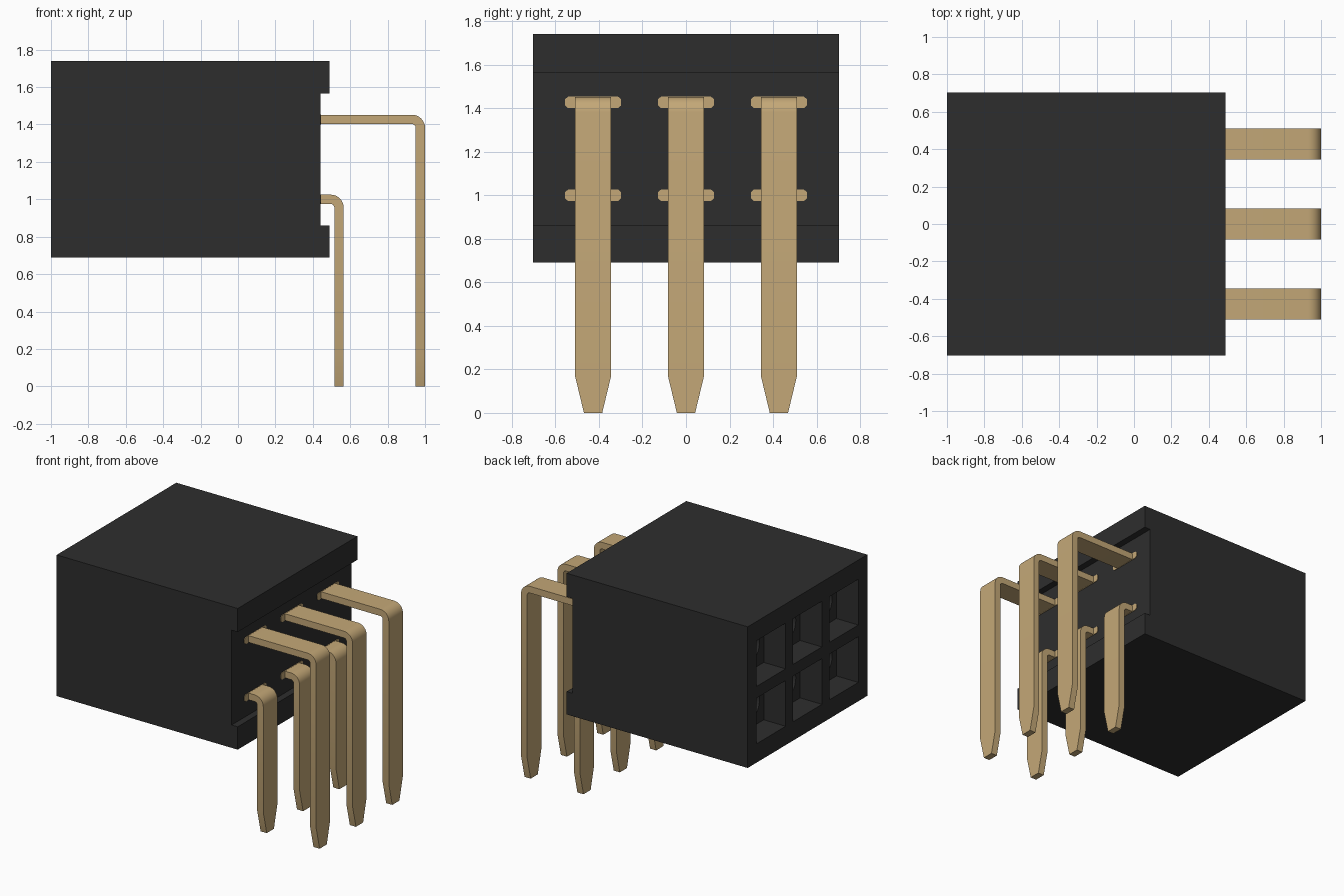
import bpy, bmesh, math
from mathutils import Matrix, Vector

cube = bpy.data.objects.get("Cube")
if cube:
    bpy.data.objects.remove(cube, do_unlink=True)


def material(name, rgb):
    m = bpy.data.materials.new(name)
    m.use_nodes = True
    m.diffuse_color = (*rgb, 1)
    m.node_tree.nodes["Principled BSDF"].inputs["Base Color"].default_value = (*rgb, 1)
    return m


BLACK = material("black plastic", (0.027, 0.027, 0.027))
GOLD = material("dull gold", (0.55, 0.39, 0.185))
PITCH = 0.427
COLUMNS = [-PITCH, 0, PITCH]
ROWS = [1.0, 1.0 + PITCH]


def add_object(name, bm, mat):
    bmesh.ops.recalc_face_normals(bm, faces=bm.faces)
    mesh = bpy.data.meshes.new(name)
    bm.to_mesh(mesh)
    bm.free()
    mesh.materials.append(mat)
    ob = bpy.data.objects.new(name, mesh)
    bpy.context.collection.objects.link(ob)
    return ob


def extrude_profile(bm, points, offset):
    face = bm.faces.new([bm.verts.new(p) for p in points])
    moved = bmesh.ops.extrude_face_region(bm, geom=[face])["geom"]
    verts = [v for v in moved if isinstance(v, bmesh.types.BMVert)]
    bmesh.ops.translate(bm, vec=offset, verts=verts)


def select_only(ob):
    bpy.ops.object.select_all(action="DESELECT")
    ob.select_set(True)
    bpy.context.view_layer.objects.active = ob


# Housing: side profile with a recess across the pin side
bm = bmesh.new()
outline = [(-1, 0.69), (0.49, 0.69), (0.49, 0.86), (0.44, 0.86),
           (0.44, 1.565), (0.49, 1.565), (0.49, 1.74), (-1, 1.74)]
extrude_profile(bm, [(x, -0.703, z) for x, z in outline], (0, 1.406, 0))
housing = add_object("housing", bm, BLACK)


def cut_sockets(name, sides, radius, start, end, turn):
    """Cut one prism along x at every socket position."""
    bm = bmesh.new()
    for y in COLUMNS:
        for z in ROWS:
            place = (Matrix.Translation(((start + end) / 2, y, z))
                     @ Matrix.Rotation(math.pi / 2, 4, "Y")
                     @ Matrix.Rotation(turn, 4, "Z"))
            bmesh.ops.create_cone(bm, cap_ends=True, segments=sides, radius1=radius,
                                  radius2=radius, depth=end - start, matrix=place)
    cutter = add_object(name, bm, BLACK)
    cutter.hide_render = True
    mod = housing.modifiers.new(name, "BOOLEAN")
    mod.operation = "DIFFERENCE"
    mod.solver = "EXACT"
    mod.object = cutter
    select_only(housing)
    bpy.ops.object.modifier_apply(modifier=name)
    bpy.data.objects.remove(cutter, do_unlink=True)


# Square socket mouths with round contact holes behind them
cut_sockets("socket_mouths", 4, 0.17 * math.sqrt(2), -1.1, -0.82, math.pi / 4)
cut_sockets("contact_holes", 24, 0.12, -0.9, 0.1, 0)
select_only(housing)
bpy.ops.object.shade_smooth_by_angle(angle=math.radians(30))


def make_pin(name, y, z, reach):
    """Flat strip leaving the housing, bending down to a tapered tip."""
    half, wide, tip, bend = 0.025, 0.083, 0.042, 0.045
    cx, cz = reach - half - bend, z - bend
    stations = [(0.3, z, math.pi / 2, wide)]
    for i in range(9):
        a = math.pi / 2 * (1 - i / 8)
        stations.append((cx + bend * math.cos(a), cz + bend * math.sin(a), a, wide))
    stations += [(reach - half, 0.17, 0, wide), (reach - half, 0, 0, tip)]

    bm = bmesh.new()
    rings = []
    for x, h, a, w in stations:
        out = Vector((math.cos(a), 0, math.sin(a))) * half
        mid = Vector((x, y, h))
        side = Vector((0, w, 0))
        rings.append([bm.verts.new(p) for p in (mid + out + side, mid + out - side,
                                                mid - out - side, mid - out + side)])
    for a, b in zip(rings, rings[1:]):
        for i in range(4):
            j = (i + 1) % 4
            bm.faces.new((a[i], a[j], b[j], b[i]))
    bm.faces.new(rings[0])
    bm.faces.new(rings[-1])

    # Retaining barbs beside the strip, almost flush with the wall
    barb = [(-0.128, -0.015), (-0.115, -0.026), (0.115, -0.026), (0.128, -0.015),
            (0.128, 0.015), (0.115, 0.026), (-0.115, 0.026), (-0.128, 0.015)]
    extrude_profile(bm, [(0.38, y + b, z + c) for b, c in barb], (0.064, 0, 0))
    pin = add_object(name, bm, GOLD)
    select_only(pin)
    bpy.ops.object.shade_smooth_by_angle(angle=math.radians(30))


# Short pins for the lower row, long pins for the upper row
for label, y in zip(("front", "middle", "back"), COLUMNS):
    make_pin("lower_pin_" + label, y, ROWS[0], 0.565)
    make_pin("upper_pin_" + label, y, ROWS[1], 1.0)
